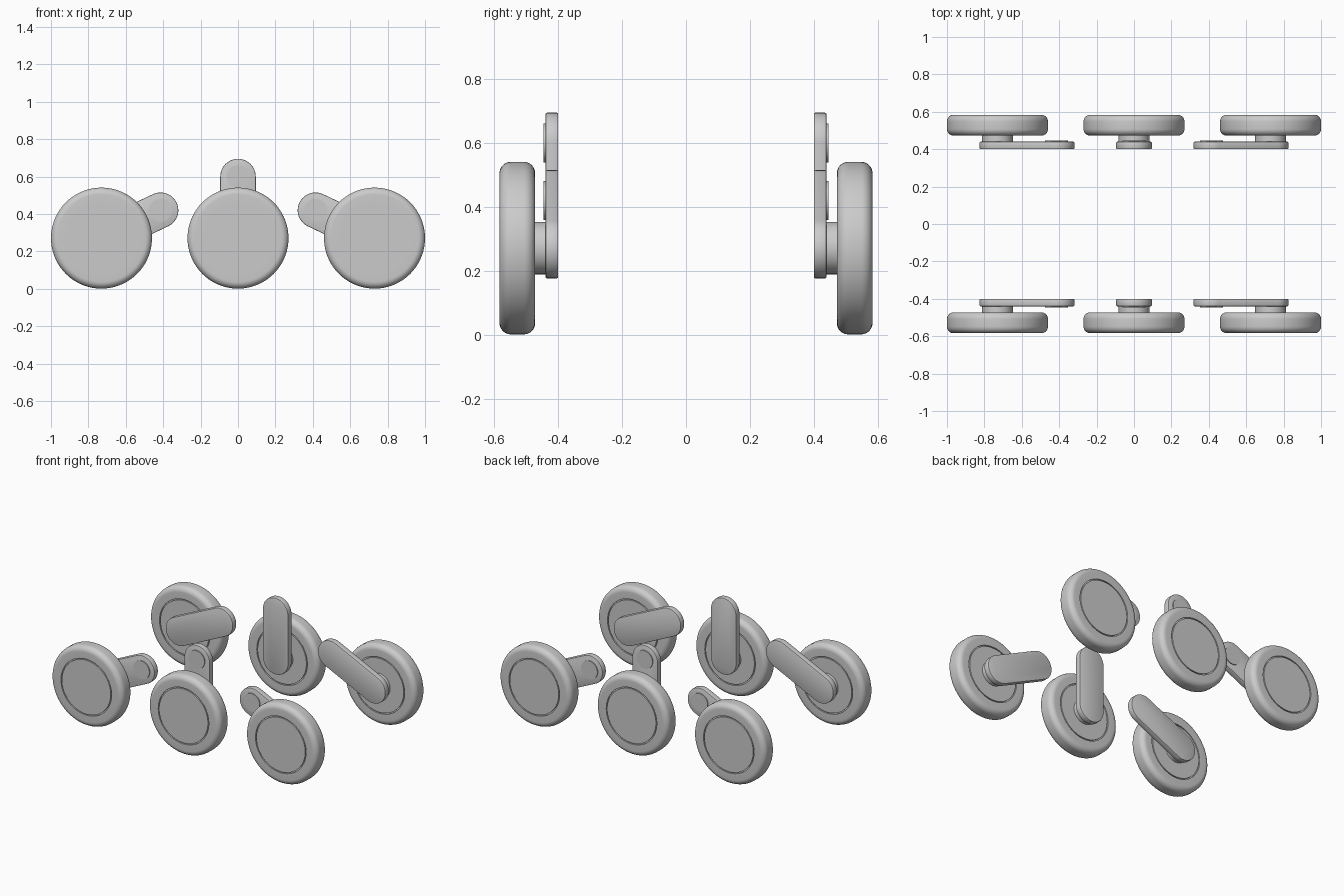
import bpy, bmesh, math
from mathutils import Vector, Matrix

cube = bpy.data.objects.get("Cube")
if cube:
    bpy.data.objects.remove(cube)

grey = bpy.data.materials.new("plain grey")
grey.use_nodes = True
grey.diffuse_color = (0.6, 0.6, 0.6, 1)
grey.node_tree.nodes["Principled BSDF"].inputs["Base Color"].default_value = (0.6, 0.6, 0.6, 1)

AXLE_Z = 0.271


def finish(name, bm, side):
    """Turn a mesh built for the front (-y) into an object on the given side."""
    if side > 0:
        bmesh.ops.scale(bm, vec=(1, -1, 1), verts=bm.verts)
    bmesh.ops.recalc_face_normals(bm, faces=bm.faces)
    mesh = bpy.data.meshes.new(name)
    bm.to_mesh(mesh)
    bm.free()
    mesh.materials.append(grey)
    obj = bpy.data.objects.new(name, mesh)
    bpy.context.collection.objects.link(obj)
    bpy.ops.object.select_all(action="DESELECT")
    obj.select_set(True)
    bpy.context.view_layer.objects.active = obj
    bpy.ops.object.shade_smooth_by_angle(angle=math.radians(35))
    return obj


def lathe(name, profile, x, z, side, steps=72):
    """Spin (radius, y) points about an axis along y."""
    bm = bmesh.new()
    verts = [bm.verts.new((r, y, 0)) for r, y in profile]
    edges = [bm.edges.new(pair) for pair in zip(verts, verts[1:])]
    bmesh.ops.spin(bm, geom=verts + edges, cent=(0, 0, 0), axis=(0, 1, 0),
                   angle=math.tau, steps=steps)
    bmesh.ops.remove_doubles(bm, verts=bm.verts, dist=1e-5)
    bmesh.ops.translate(bm, vec=(x, 0, z), verts=bm.verts)
    return finish(name, bm, side)


def disc(name, radius, y0, y1, x, z, side):
    return lathe(name, [(0, y0), (radius, y0), (radius, y1), (0, y1)], x, z, side)


def wheel_profile(outer=0.27, y0=-0.584, y1=-0.472, fillet=0.036, hub=0.19, gap=0.007, depth=0.008):
    """Solid wheel with rounded shoulders and a thin groove around each hub face."""
    def face(y, inward):
        return [(0, y), (hub - gap, y), (hub - gap, y + inward), (hub, y + inward), (hub, y)]

    def shoulder(cy, start):
        angles = [start + math.pi / 2 * i / 8 for i in range(9)]
        return [(outer - fillet + fillet * math.cos(a), cy + fillet * math.sin(a)) for a in angles]

    return (face(y0, depth) + shoulder(y0 + fillet, -math.pi / 2)
            + shoulder(y1 - fillet, 0) + face(y1, -depth)[::-1])


def arm(name, start, end, side, radius=0.095, y0=-0.44, y1=-0.40):
    """Flat bar with round ends between two (x, z) points."""
    a, b = Vector(start), Vector(end)
    heading = math.atan2(b.y - a.y, b.x - a.x)
    outline = []
    for centre, turn in ((b, -math.pi / 2), (a, math.pi / 2)):
        for i in range(25):
            t = heading + turn + math.pi * i / 24
            outline.append((centre.x + radius * math.cos(t), centre.y + radius * math.sin(t)))
    bm = bmesh.new()
    base = bm.faces.new([bm.verts.new((x, y0, z)) for x, z in outline])
    top = bmesh.ops.extrude_face_region(bm, geom=[base])
    moved = [v for v in top["geom"] if isinstance(v, bmesh.types.BMVert)]
    bmesh.ops.translate(bm, vec=(0, y1 - y0, 0), verts=moved)
    bmesh.ops.recalc_face_normals(bm, faces=bm.faces)
    rims = [e for e in bm.edges if abs(e.verts[0].co.y - e.verts[1].co.y) < 1e-5]
    bmesh.ops.bevel(bm, geom=rims, offset=0.005, segments=2, profile=0.5, affect="EDGES")
    return finish(name, bm, side)


# Wheel stations: label, wheel x, pivot (x, z) at the far end of the arm
stations = (
    ("right", -0.73, (-0.414, 0.42)),
    ("middle", 0, (0, 0.6)),
    ("left", 0.73, (0.414, 0.42)),
)

for side, row in ((-1, "front"), (1, "back")):
    for label, x, pivot in stations:
        tag = f"{row}_{label}"
        lathe(f"{tag}_wheel", wheel_profile(), x, AXLE_Z, side)
        disc(f"{tag}_axle", 0.082, -0.476, -0.435, x, AXLE_Z, side)
        arm(f"{tag}_arm", (x, AXLE_Z), pivot, side)
        disc(f"{tag}_pivot_boss", 0.061, -0.446, -0.435, pivot[0], pivot[1], side)
